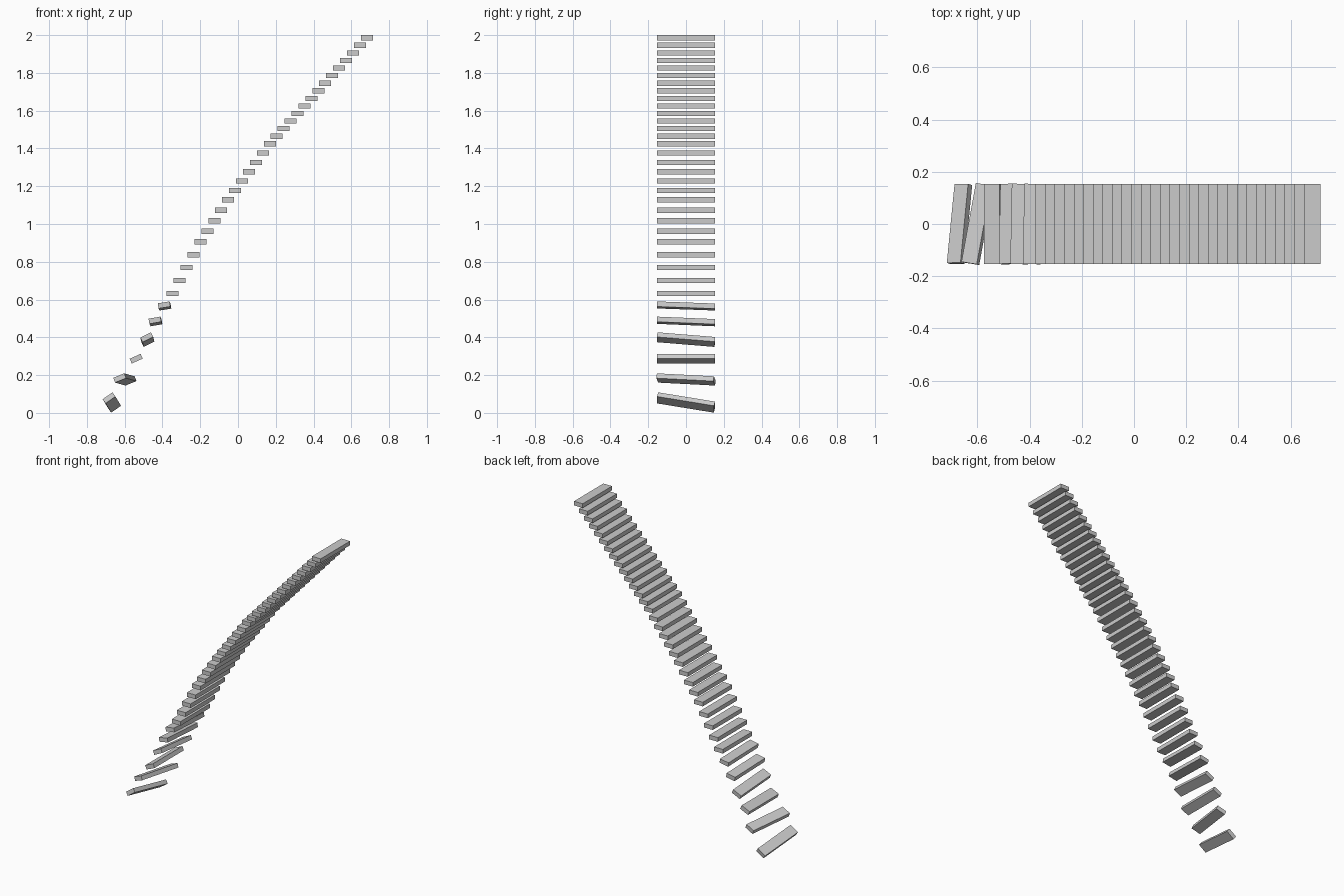
import bpy
from math import radians, cos, sin
from mathutils import Vector, Matrix

if "Cube" in bpy.data.objects:
    bpy.data.objects.remove(bpy.data.objects["Cube"])

WIDTH, LENGTH, HEIGHT = 0.0635, 0.307, 0.0275


def slab(name, x, z, tilt=0, skew=0, drop=0):
    """Box whose back end shifts by skew in x and falls by drop; tilt raises its +x side."""
    ay = Vector((skew, LENGTH, -drop)).normalized()
    ax = Vector((cos(radians(tilt)), 0, sin(radians(tilt))))
    ax = (ax - ay * ax.dot(ay)).normalized()
    az = ax.cross(ay)
    rot = Matrix((ax, ay, az)).transposed().to_4x4()
    bpy.ops.mesh.primitive_cube_add(size=1)
    ob = bpy.context.object
    ob.name = name
    ob.matrix_world = (Matrix.Translation((x, 0, z)) @ rot
                       @ Matrix.Diagonal((WIDTH, LENGTH, HEIGHT, 1)))


# Level steps, from the top down: (number of steps, drop per step)
x, z = 0.682, 1.986
slab("step_01", x, z)
n = 1
for count, dz in [(14, 0.0401), (6, 0.0494), (4, 0.0556), (4, 0.0683)]:
    for _ in range(count):
        n += 1
        x -= 0.0367
        z -= dz
        slab(f"step_{n:02d}", x, z)

# Loose, tumbling steps at the bottom: x, z, tilt, skew, drop
loose = [
    (-0.389, 0.566, 9, 0.005, 0.011),
    (-0.437, 0.484, 10, 0.006, 0.013),
    (-0.480, 0.388, 26, 0.006, 0.025),
    (-0.539, 0.287, 24, 0.0, 0.0),
    (-0.599, 0.177, 21, 0.056, 0.016),
    (-0.668, 0.055, 35, 0.030, 0.050),
]
for i, args in enumerate(loose, 1):
    slab(f"loose_step_{i}", *args)
